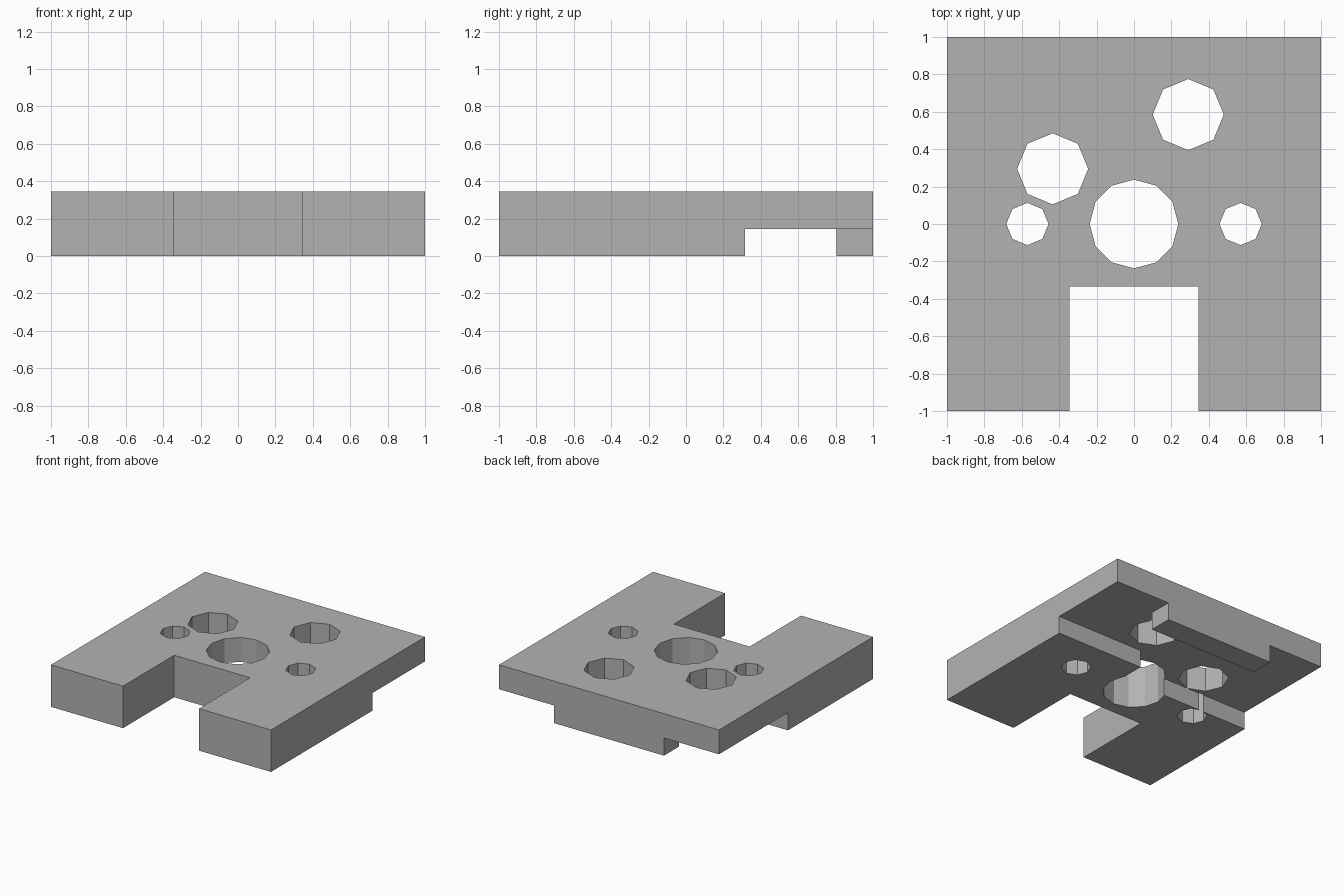
import bpy
import bmesh
from math import cos, sin, tau

if "Cube" in bpy.data.objects:
    bpy.data.objects.remove(bpy.data.objects["Cube"])

HEIGHT = 0.345
RECESS = 0.145

grey = bpy.data.materials.new("plain_grey")
grey.use_nodes = True
grey.diffuse_color = (0.45, 0.45, 0.45, 1)
grey.node_tree.nodes["Principled BSDF"].inputs["Base Color"].default_value = grey.diffuse_color


def prism(name, outline, z0, z1):
    """Extrude a flat outline between two heights."""
    bm = bmesh.new()
    base = bm.faces.new([bm.verts.new((x, y, z0)) for x, y in outline])
    top = bmesh.ops.extrude_face_region(bm, geom=[base])["geom"]
    moved = [v for v in top if isinstance(v, bmesh.types.BMVert)]
    bmesh.ops.translate(bm, verts=moved, vec=(0, 0, z1 - z0))
    bmesh.ops.recalc_face_normals(bm, faces=bm.faces)
    mesh = bpy.data.meshes.new(name)
    bm.to_mesh(mesh)
    bm.free()
    mesh.materials.append(grey)
    obj = bpy.data.objects.new(name, mesh)
    bpy.context.scene.collection.objects.link(obj)
    return obj


def ring(x, y, radius, sides):
    return [(x + radius * cos(tau * i / sides), y + radius * sin(tau * i / sides))
            for i in range(sides)]


# Block with an open slot in the front
block = prism("slotted_block",
              [(-1, -1), (-0.345, -1), (-0.345, -0.335), (0.345, -0.335),
               (0.345, -1), (1, -1), (1, 1), (-1, 1)], 0, HEIGHT)

# Stepped recess in the underside, leaving a short rail at the back
cutters = [prism("recess_cutter",
                 [(1.1, 0.315), (0.2, 0.315), (0.2, 0.105), (-1.1, 0.105),
                  (-1.1, 1.1), (-0.5, 1.1), (-0.5, 0.805), (0.5, 0.805),
                  (0.5, 1.1), (1.1, 1.1)], -0.1, RECESS)]

# Through holes: centre, side pair and two offset ones
for x, y, radius, sides in [(0, 0, 0.237, 12), (-0.57, 0, 0.113, 8), (0.57, 0, 0.113, 8),
                            (-0.435, 0.295, 0.19, 8), (0.29, 0.585, 0.19, 8)]:
    cutters.append(prism("hole_cutter", ring(x, y, radius, sides), -0.2, HEIGHT + 0.2))

# Cut everything, then drop the cutters
for cutter in cutters:
    mod = block.modifiers.new("cut", "BOOLEAN")
    mod.operation = "DIFFERENCE"
    mod.solver = "EXACT"
    mod.object = cutter
bpy.context.view_layer.update()
result = bpy.data.meshes.new_from_object(
    block.evaluated_get(bpy.context.evaluated_depsgraph_get()))
block.modifiers.clear()
block.data = result
for cutter in cutters:
    bpy.data.objects.remove(cutter)
